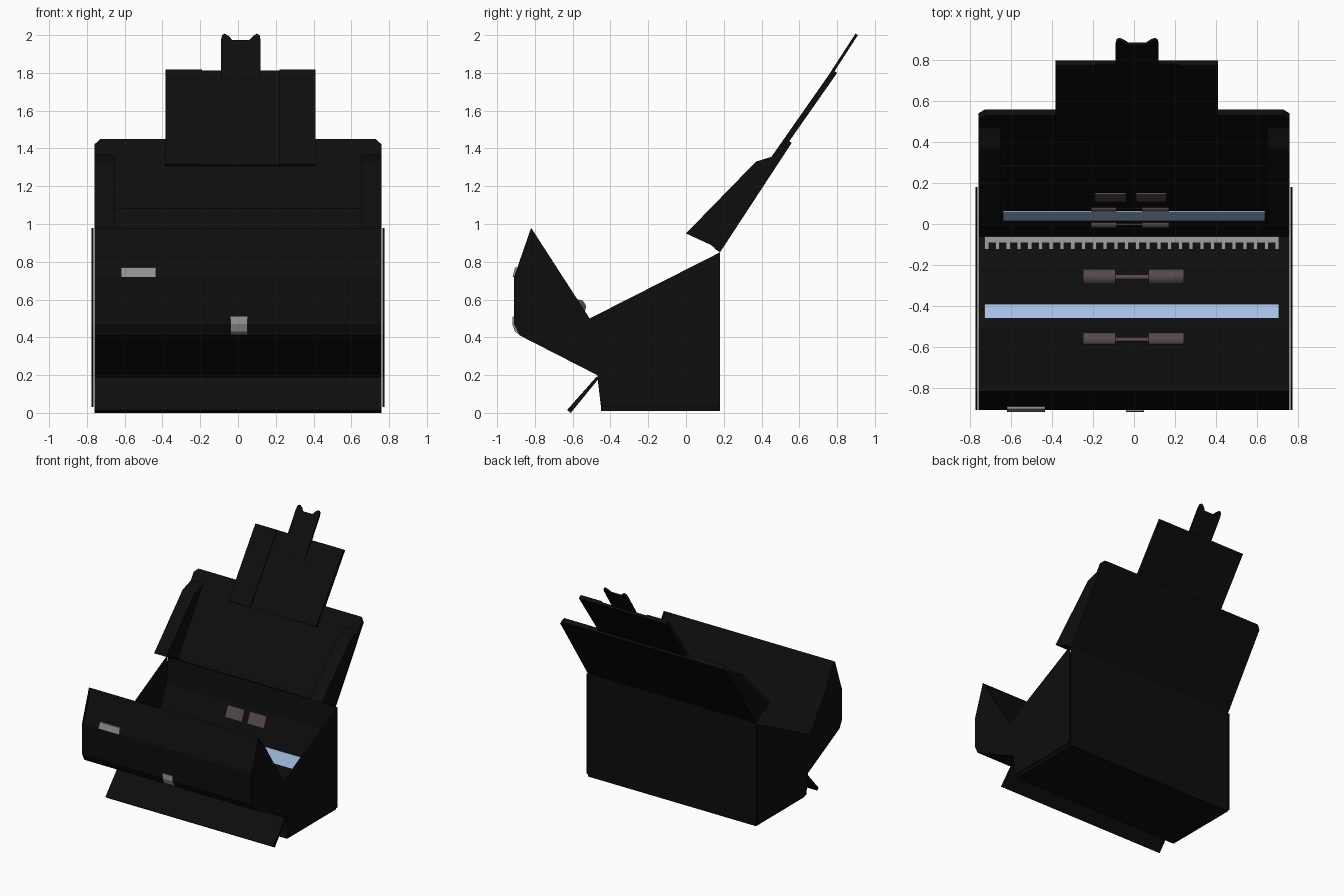
import bpy, bmesh, math
from mathutils import Vector, Matrix

cube = bpy.data.objects.get("Cube")
if cube:
    bpy.data.objects.remove(cube)


def material(name, rgb):
    m = bpy.data.materials.new(name)
    m.use_nodes = True
    m.diffuse_color = (*rgb, 1)
    m.node_tree.nodes["Principled BSDF"].inputs["Base Color"].default_value = (*rgb, 1)
    return m


BLACK = material("black plastic", (0.004, 0.004, 0.004))
GREY = material("grey label", (0.29, 0.29, 0.28))
RUBBER = material("roller rubber", (0.09, 0.065, 0.07))
GLASS = material("blue glass", (0.38, 0.53, 0.78))


def finish(name, bm, mat):
    bmesh.ops.recalc_face_normals(bm, faces=bm.faces)
    me = bpy.data.meshes.new(name)
    bm.to_mesh(me)
    bm.free()
    me.materials.append(mat)
    ob = bpy.data.objects.new(name, me)
    bpy.context.collection.objects.link(ob)
    return ob


def prism(name, points, push, mat=BLACK):
    """Polygon pushed along a vector into a solid."""
    bm = bmesh.new()
    face = bm.faces.new([bm.verts.new(p) for p in points])
    new = bmesh.ops.extrude_face_region(bm, geom=[face])["geom"]
    bmesh.ops.translate(bm, vec=push, verts=[v for v in new if isinstance(v, bmesh.types.BMVert)])
    return finish(name, bm, mat)


def slab(name, profile, x0, x1, mat=BLACK):
    """Side profile (y, z) extruded across x."""
    return prism(name, [Vector((x0, y, z)) for y, z in profile], Vector((x1 - x0, 0, 0)), mat)


def sheet(name, outline, low, high, thick, mat=BLACK):
    """Outline (x, distance up the slope) on a plane through two (y, z) points."""
    d = (Vector((0, *high)) - Vector((0, *low))).normalized()
    front = Vector((0, -d.z, d.y))
    return prism(name, [Vector((x, 0, 0)) + Vector((0, *low)) + d * u for x, u in outline],
                 front * thick, mat)


def rect(x0, x1, u0, u1):
    return [(x0, u0), (x1, u0), (x1, u1), (x0, u1)]


def rod(bm, x0, x1, y, z, r, sides=20):
    m = Matrix.Translation(((x0 + x1) / 2, y, z)) @ Matrix.Rotation(math.pi / 2, 4, "Y")
    bmesh.ops.create_cone(bm, cap_ends=True, segments=sides, radius1=r, radius2=r,
                          depth=x1 - x0, matrix=m)


def roller_pair(name, left, right, y, z, r):
    bm = bmesh.new()
    rod(bm, *left, y, z, r)
    rod(bm, *right, y, z, r)
    rod(bm, left[1], right[0], y, z, r * 0.35)
    ob = finish(name, bm, RUBBER)
    bpy.context.view_layer.objects.active = ob
    ob.select_set(True)
    bpy.ops.object.shade_smooth_by_angle()
    ob.select_set(False)


# Body with its V-shaped paper path, and the open front cover
HINGE, KNEE = (-0.51, 0.47), (-0.06, 0.14)
HEAD_LOW, HEAD_HIGH = (-0.04, 0.18), (0.16, 0.64)
cover_shell = [(-0.82, 0.98), (-0.91, 0.72), (-0.91, 0.47), (-0.88, 0.41), (-0.47, 0.2)]
slab("body", [(-0.45, 0.01), (0.18, 0.01), (0.18, 0.85), HEAD_HIGH, HEAD_LOW, KNEE,
              HINGE, (-0.47, 0.2), (-0.45, 0.18)], -0.76, 0.76)
slab("front_cover", [HINGE] + cover_shell, -0.76, 0.76)

# Thin side panels
for side, name in ((1, "left"), (-1, "right")):
    slab(name + "_body_panel", [(-0.45, 0.03), (0.18, 0.03), (0.18, 0.85), (-0.51, 0.5),
                                (-0.47, 0.2)], side * 0.764, side * 0.775)
    slab(name + "_cover_panel", [(-0.51, 0.5)] + cover_shell, side * 0.764, side * 0.775)

# Small flap under the cover
slab("front_flap", [(-0.455, 0.19), (-0.475, 0.19), (-0.63, 0.015), (-0.61, 0.0)], -0.76, 0.76)

# Paper tray with side cheeks
LOW, HIGH = (0.18, 0.85), (0.56, 1.43)
sheet("paper_tray", [(-0.76, 0), (0.76, 0), (0.76, 0.66), (0.73, 0.693),
                     (-0.73, 0.693), (-0.76, 0.66)], LOW, HIGH, 0.035)
sheet("tray_lower_panel", rect(-0.65, 0.65, 0.02, 0.25), LOW, HIGH, 0.042)
cheek = [(0, 0.95), (0.13, 0.89), (0.18, 0.85), (0.53, 1.385), (0.45, 1.355), (0.37, 1.33)]
for side, name in ((1, "left"), (-1, "right")):
    slab(name + "_tray_cheek", cheek, side * 0.65, side * 0.76)

# Sliding tray extensions
EXT_LOW, EXT_HIGH = (0.45, 1.3), (0.80, 1.80)
sheet("tray_extension", rect(-0.385, 0.41, 0, 0.61), EXT_LOW, EXT_HIGH, 0.022)
for x0, x1 in ((-0.385, -0.19), (0.22, 0.41)):
    sheet("extension_rail", rect(x0, x1, 0, 0.61), EXT_LOW, EXT_HIGH, 0.03)
sheet("extension_tip", [(-0.09, 0), (0.12, 0), (0.12, 0.36), (0.115, 0.395), (0.1, 0.405),
                        (0.08, 0.39), (0.06, 0.365), (-0.03, 0.365), (-0.05, 0.39),
                        (-0.07, 0.405), (-0.085, 0.395), (-0.09, 0.36)],
      (0.69, 1.66), (0.91, 2.0), 0.015)

# Glass strips on both sides of the paper path
slope = math.hypot(HINGE[0] - KNEE[0], HINGE[1] - KNEE[1])
per_y = slope / (KNEE[0] - HINGE[0])


def floor_at(y):
    return (KNEE[0] - y) * per_y


def floor_plate(name, x0, x1, y0, y1, thick, mat):
    """Plate on the lower paper path between two depths."""
    z = [KNEE[1] + (KNEE[0] - y) * (HINGE[1] - KNEE[1]) / (KNEE[0] - HINGE[0]) for y in (y0, y1)]
    return slab(name, [(y0, z[0]), (y1, z[1]), (y1, z[1] + thick), (y0, z[0] + thick)], x0, x1, mat)


floor_plate("lower_glass", -0.73, 0.71, -0.46, -0.39, 0.009, GLASS)
sheet("upper_glass", rect(-0.64, 0.64, 0.16, 0.26), HEAD_LOW, HEAD_HIGH, 0.009, GLASS)

# Comb along the bottom of the paper path
floor_plate("comb_bar", -0.73, 0.71, -0.09, -0.06, 0.009, GREY)
teeth = 28
for i in range(teeth):
    x = -0.73 + i * (1.44 - 0.02) / (teeth - 1)
    floor_plate("comb_tooth", x, x + 0.02, -0.122, -0.09, 0.009, GREY)

# Feed rollers
roller_pair("cover_roller", (-0.25, -0.09), (0.07, 0.245), -0.57, 0.56, 0.04)
roller_pair("floor_roller", (-0.25, -0.09), (0.07, 0.245), -0.26, 0.29, 0.04)
roller_pair("head_upper_roller", (-0.21, -0.085), (0.04, 0.17), 0.08, 0.44, 0.02)
roller_pair("head_lower_roller", (-0.21, -0.085), (0.04, 0.17), 0.0, 0.27, 0.02)
for x0, x1 in ((-0.19, -0.04), (0.01, 0.16)):
    sheet("pickup_pad", rect(x0, x1, 0.39, 0.48), HEAD_LOW, HEAD_HIGH, 0.009, RUBBER)

# Front label and release latch
slab("front_label", [(-0.909, 0.72), (-0.918, 0.72), (-0.905, 0.77), (-0.89, 0.77)],
     -0.62, -0.435, GREY)
slab("release_latch", [(-0.905, 0.51), (-0.917, 0.51), (-0.92, 0.47), (-0.905, 0.43),
                       (-0.885, 0.415), (-0.88, 0.45)], -0.04, 0.05, GREY)
